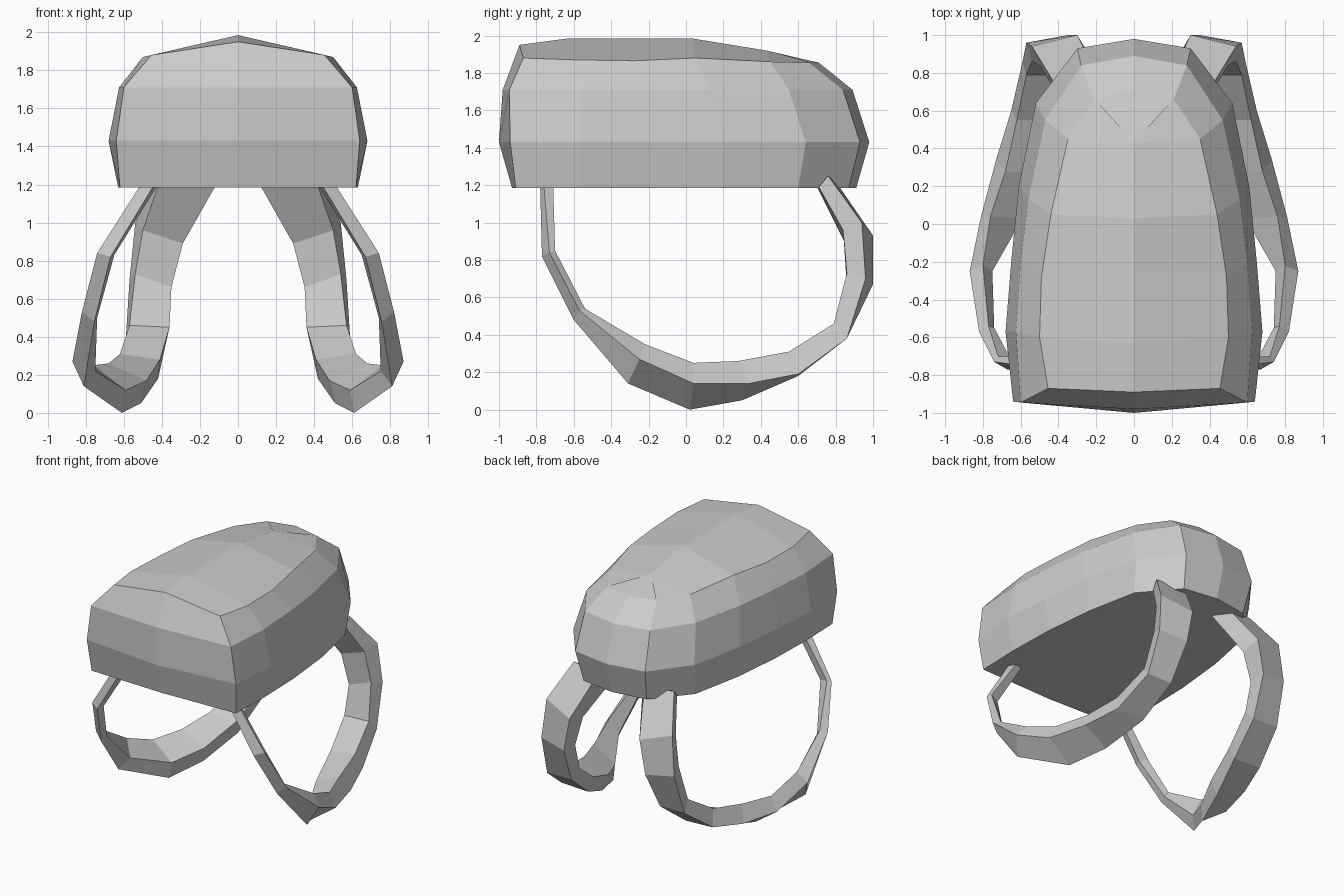
import bpy, bmesh

if "Cube" in bpy.data.objects:
    bpy.data.objects.remove(bpy.data.objects["Cube"])


def mirrored_object(name, verts, faces, merge):
    """Make a flat-shaded mesh from its +x half and mirror it across x = 0."""
    me = bpy.data.meshes.new(name)
    me.from_pydata(verts, [], faces)
    bm = bmesh.new()
    bm.from_mesh(me)
    geom = bm.verts[:] + bm.edges[:] + bm.faces[:]
    copy = bmesh.ops.duplicate(bm, geom=geom)["geom"]
    half = [g for g in copy if isinstance(g, bmesh.types.BMVert)]
    for v in half:
        v.co.x = -v.co.x
    if merge:
        bmesh.ops.remove_doubles(bm, verts=bm.verts[:], dist=0.0005)
    bmesh.ops.recalc_face_normals(bm, faces=bm.faces[:])
    bm.to_mesh(me)
    bm.free()
    ob = bpy.data.objects.new(name, me)
    bpy.context.collection.objects.link(ob)
    return ob


# Pack body: half outlines from front centre to back centre, bottom to rim
bottom = [(0, -.93), (.62, -.91), (.63, -.57), (.62, -.2), (.58, .2), (.5, .6), (.27, .87), (0, .91)]
middle = [(0, -1), (.64, -.94), (.68, -.57), (.65, -.2), (.61, .2), (.52, .64), (.3, .93), (0, .98)]
upper = [(0, -.98), (.6, -.945), (.625, -.57), (.6, -.2), (.56, .13), (.47, .55), (.28, .84), (0, .89)]
rim = [(0, -.89), (.455, -.87), (.5, -.6), (.49, -.28), (.44, .05), (.35, .45), (.21, .66), (0, .71)]
rim_z = [1.95, 1.88, 1.87, 1.865, 1.88, 1.86, 1.855, 1.855]
# Raised ridge along the centre of the top
ridge = [(0, -.63, 1.985), (0, -.28, 1.985), (0, .03, 1.985), (0, .43, 1.92)]

n = len(rim)
verts = [(x, y, z) for ring, z in ((bottom, 1.185), (middle, 1.43), (upper, 1.71)) for x, y in ring]
verts += [(x, y, z) for (x, y), z in zip(rim, rim_z)] + ridge
faces = [(r * n + i, r * n + i + 1, (r + 1) * n + i + 1, (r + 1) * n + i)
         for r in range(3) for i in range(n - 1)]
faces.append(tuple(range(n)))
t = 3 * n
centre = [t] + list(range(4 * n, 4 * n + 4)) + [t + 7]
faces += [(t + i + 1, t + i + 2, centre[i + 1], centre[i]) for i in range(5)]
faces.append((t + 6, t + 7, centre[4]))
mirrored_object("pack_body", verts, faces, True)

# Shoulder straps: four-cornered sections swept along the loop
sections = [
    [(.51, -.76, 1.2), (.44, -.78, 1.2), (.42, -.72, 1.2), (.48, -.71, 1.2)],
    [(.74, -.73, .84), (.67, -.77, .82), (.65, -.72, .83), (.72, -.7, .85)],
    [(.82, -.57, .53), (.755, -.6, .48), (.74, -.55, .5), (.77, -.54, .54)],
    [(.87, -.25, .27), (.81, -.31, .14), (.75, -.25, .22), (.8, -.22, .35)],
    [(.81, .04, .14), (.61, .02, 0), (.59, .03, .12), (.76, .04, .25)],
    [(.73, .34, .14), (.51, .3, .05), (.48, .27, .17), (.68, .28, .26)],
    [(.65, .6, .19), (.42, .6, .18), (.41, .55, .28), (.62, .55, .31)],
    [(.59, .86, .38), (.38, .86, .38), (.36, .79, .45), (.57, .79, .46)],
    [(.57, .96, .7), (.35, 1, .67), (.35, .86, .66), (.54, .86, .73)],
    [(.54, .94, 1), (.3, 1, .93), (.29, .85, .89), (.5, .84, .96)],
    [(.43, .76, 1.25), (.2, .8, 1.22), (.12, .7, 1.19), (.42, .71, 1.19)],
]
verts = [p for s in sections for p in s]
faces = [(4 * s + k, 4 * s + (k + 1) % 4, 4 * s + 4 + (k + 1) % 4, 4 * s + 4 + k)
         for s in range(len(sections) - 1) for k in range(4)]
last = 4 * (len(sections) - 1)
faces += [(3, 2, 1, 0), tuple(range(last, last + 4))]
mirrored_object("shoulder_straps", verts, faces, False)
